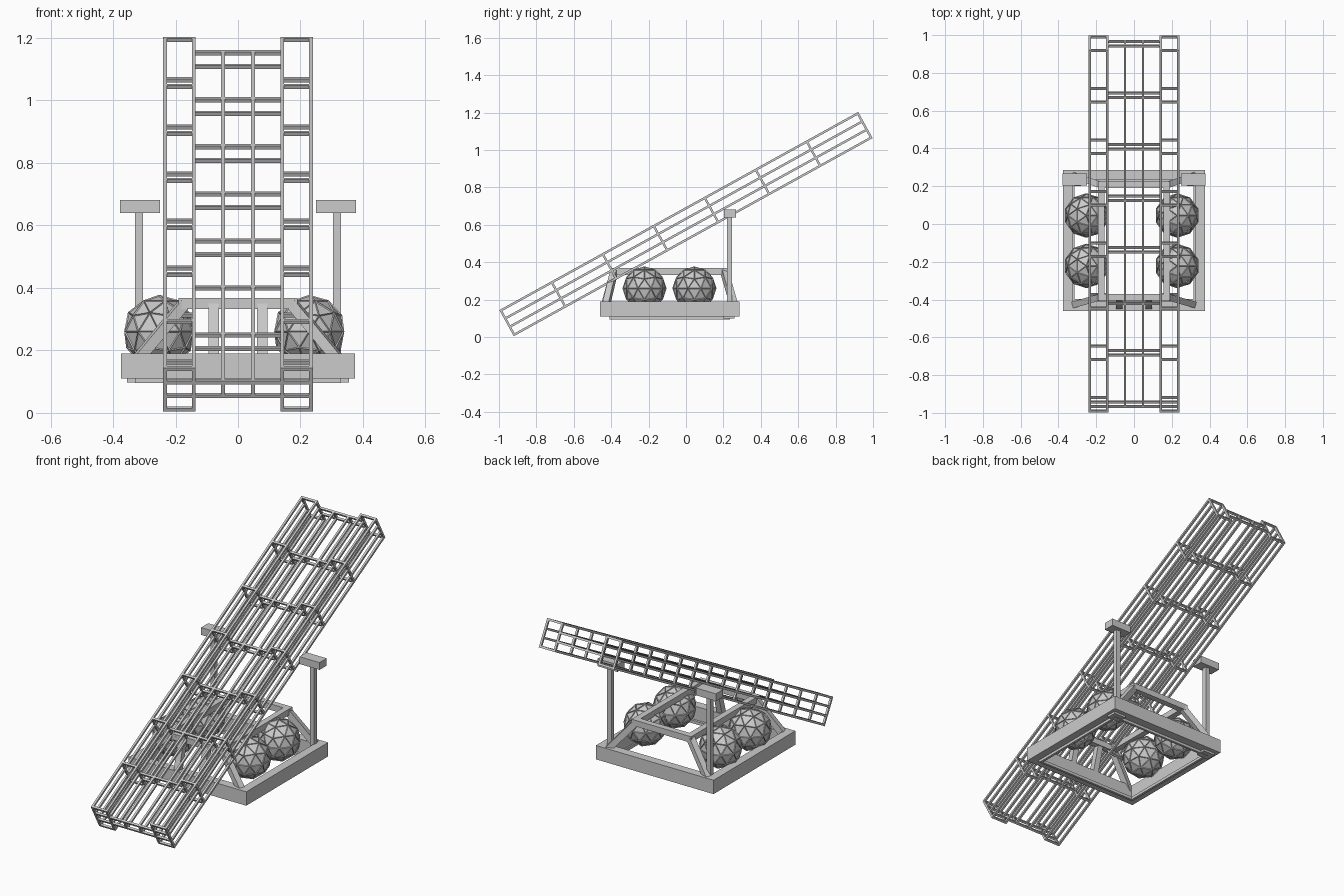
import bpy, bmesh, math
from mathutils import Vector, Matrix

if "Cube" in bpy.data.objects:
    bpy.data.objects.remove(bpy.data.objects["Cube"])


def add_box(bm, lo, hi):
    lo, hi = Vector(lo), Vector(hi)
    size = [abs(c) for c in (hi - lo)]
    m = Matrix.Translation((lo + hi) / 2) @ Matrix.Diagonal((*size, 1))
    bmesh.ops.create_cube(bm, size=1, matrix=m)


def add_strut(bm, p, q, width):
    p, q = Vector(p), Vector(q)
    d = q - p
    m = (Matrix.Translation((p + q) / 2) @ d.to_track_quat('Z', 'Y').to_matrix().to_4x4()
         @ Matrix.Diagonal((width, width, d.length, 1)))
    bmesh.ops.create_cube(bm, size=1, matrix=m)


def add_frame(bm, x, y0, y1, z0, z1, w):
    # rectangular frame made of four beams
    for s in (-1, 1):
        add_box(bm, (s * (x - w), y0, z0), (s * x, y1, z1))
    add_box(bm, (-x + w, y0, z0), (x - w, y0 + w, z1))
    add_box(bm, (-x + w, y1 - w, z0), (x - w, y1, z1))


def finish(bm, name):
    me = bpy.data.meshes.new(name)
    bm.to_mesh(me)
    bm.free()
    ob = bpy.data.objects.new(name, me)
    bpy.context.collection.objects.link(ob)
    return ob


# Tilted lattice ramp, built flat along y and then rotated
T = 0.006                       # half bar thickness
U = 1.096                       # half length
LEVELS = (-0.074, -0.025, 0.025, 0.074)
MID = LEVELS[1:3]
OUT, INN, CEN = 0.234, 0.142, 0.048
frames = [-(U - T) + i * 2 * (U - T) / 7 for i in range(8)]


def place_ramp(ob):
    ob.location = (0, 0, 0.604)
    ob.rotation_euler = (math.radians(28.9), 0, 0)


bm = bmesh.new()
for s in (-1, 1):
    for x in (s * OUT, s * INN):
        for w in LEVELS:
            add_box(bm, (x - T, -U, w - T), (x + T, U, w + T))
        for u in frames:
            add_box(bm, (x - T, u - T, -0.08), (x + T, u + T, 0.08))
    for i, u in enumerate(frames):
        for w in (LEVELS if i == 0 else (LEVELS[0], LEVELS[3])):
            add_box(bm, (s * INN, u - T, w - T), (s * OUT, u + T, w + T))
place_ramp(finish(bm, "ramp_side_trusses"))

bm = bmesh.new()
for x in (-CEN, CEN):
    for w in MID:
        add_box(bm, (x - T, -U, w - T), (x + T, U, w + T))
    for u in frames:
        add_box(bm, (x - T, u - T, MID[0]), (x + T, u + T, MID[1]))
for u in frames:
    for w in MID:
        add_box(bm, (-INN, u - T, w - T), (INN, u + T, w + T))
place_ramp(finish(bm, "ramp_center_deck"))

# Base frame with a shallow lip underneath
bm = bmesh.new()
add_frame(bm, 0.375, -0.46, 0.285, 0.11, 0.19, 0.05)
finish(bm, "base_frame")
bm = bmesh.new()
add_frame(bm, 0.33, -0.41, 0.235, 0.095, 0.112, 0.014)
finish(bm, "base_lip")

# Raised inner frame with slanted corner struts and front uprights
bm = bmesh.new()
add_frame(bm, 0.19, -0.405, 0.225, 0.333, 0.368, 0.035)
finish(bm, "upper_frame")
bm = bmesh.new()
for s in (-1, 1):
    add_strut(bm, (s * 0.33, -0.43, 0.16), (s * 0.172, -0.385, 0.35), 0.034)
    add_strut(bm, (s * 0.33, 0.26, 0.16), (s * 0.172, 0.205, 0.35), 0.034)
    add_strut(bm, (s * 0.078, -0.435, 0.18), (s * 0.078, -0.39, 0.345), 0.034)
finish(bm, "frame_struts")

# Tall rear posts with rest heads and feet
bm = bmesh.new()
for s in (-1, 1):
    add_box(bm, (s * 0.304, 0.22, 0.1), (s * 0.33, 0.246, 0.645))
    add_box(bm, (s * 0.25, 0.203, 0.64), (s * 0.378, 0.268, 0.682))
    add_box(bm, (s * 0.28, 0.2, 0.098), (s * 0.356, 0.26, 0.115))
finish(bm, "rear_posts")

# Faceted spheres with raised edge ribs
for x in (-0.252, 0.228):
    for y in (-0.222, 0.045):
        bm = bmesh.new()
        bmesh.ops.create_icosphere(bm, subdivisions=2, radius=0.114)
        ob = finish(bm, "faceted_sphere")
        ob.location = (x, y, 0.26)
        mod = ob.modifiers.new("ribs", 'WIREFRAME')
        mod.thickness = 0.008
        mod.use_replace = False
        mod.use_even_offset = False
